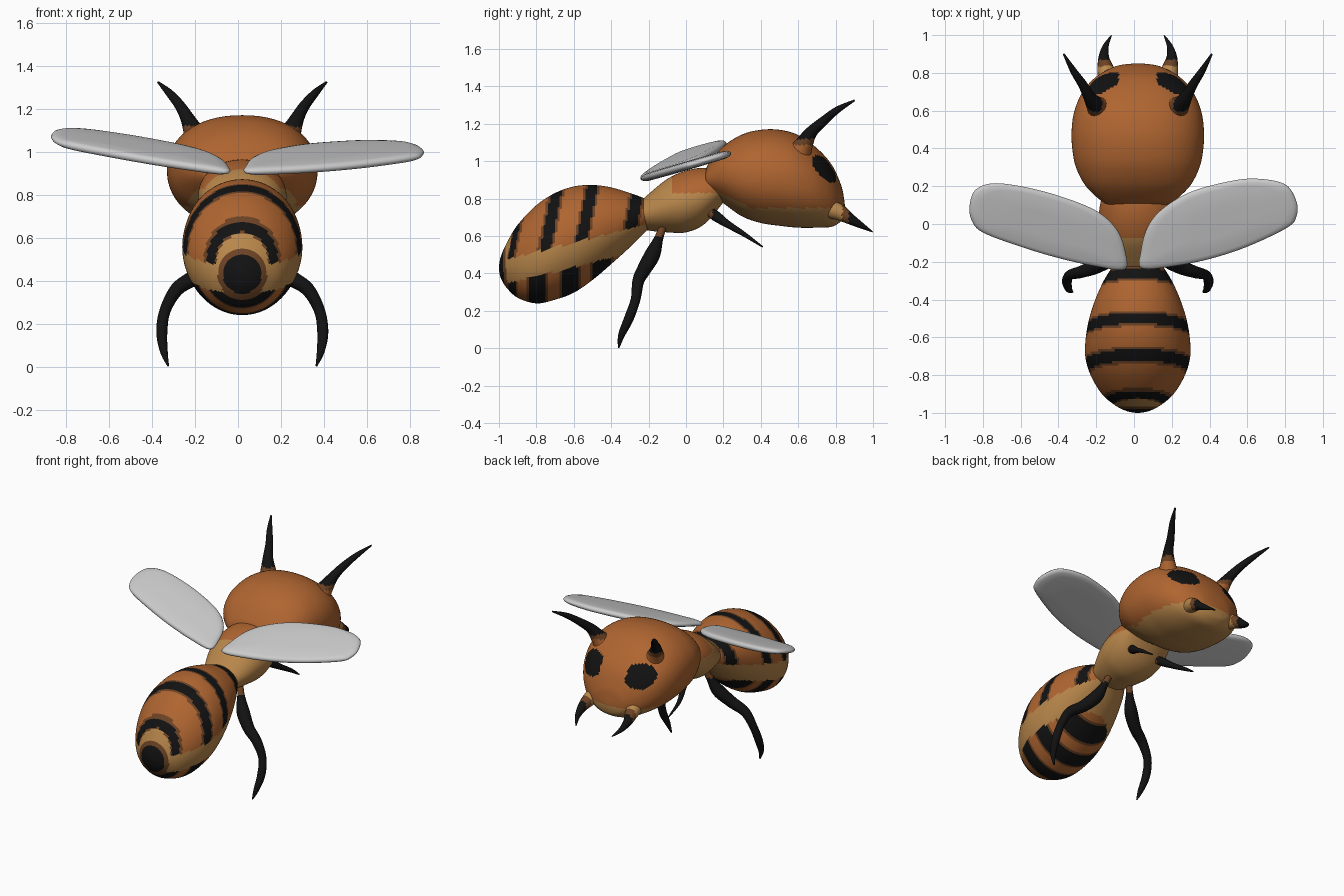
import bpy, bmesh, math
from mathutils import Vector

CX = 0.02  # body symmetry plane


def material(name, rgb):
    m = bpy.data.materials.new(name)
    m.diffuse_color = (*rgb, 1)
    return m


ORANGE, TAN, BLACK, BROWN = range(4)
MATS = [material("orange", (0.43, 0.13, 0.03)), material("tan", (0.48, 0.24, 0.07)),
        material("black", (0.006, 0.006, 0.006)), material("brown", (0.15, 0.055, 0.018))]


def smooth(pts, n, closed=False):
    """Catmull-Rom interpolation of tuples of any length."""
    k, out = len(pts), []
    get = (lambda i: pts[i % k]) if closed else (lambda i: pts[min(max(i, 0), k - 1)])
    for i in range(k if closed else k - 1):
        for j in range(n):
            t = j / n
            out.append(tuple(
                0.5 * (2 * b + (c - a) * t + (2 * a - 5 * b + 4 * c - d) * t * t
                       + (3 * b - a - 3 * c + d) * t ** 3)
                for a, b, c, d in zip(get(i - 1), get(i), get(i + 1), get(i + 2))))
    if not closed:
        out.append(pts[-1])
    return out


def loft(name, rings, paint=None):
    """Skin a list of equal rings, cap both ends and colour faces by position."""
    bm = bmesh.new()
    vr = [[bm.verts.new(p) for p in r] for r in rings]
    n = len(vr[0])
    for a, b in zip(vr, vr[1:]):
        for i in range(n):
            bm.faces.new((a[i], a[(i + 1) % n], b[(i + 1) % n], b[i]))
    bm.faces.new(vr[0])
    bm.faces.new(vr[-1])
    bmesh.ops.recalc_face_normals(bm, faces=bm.faces[:])
    for f in bm.faces:
        f.smooth = True
        if paint:
            f.material_index = paint(f.calc_center_median())
    me = bpy.data.meshes.new(name)
    bm.to_mesh(me)
    bm.free()
    if paint:
        for m in MATS:
            me.materials.append(m)
    ob = bpy.data.objects.new(name, me)
    bpy.context.collection.objects.link(ob)
    return ob


def body(name, stations, paint, e=1.0, sides=96):
    """Stations are (y, top z, bottom z, half width); e < 1 gives squarer sections."""
    rings = []
    for y, top, bot, w in smooth(stations, 8):
        ring = []
        for i in range(sides):
            a = 2 * math.pi * i / sides
            c, s = math.cos(a), math.sin(a)
            ring.append((CX + w * math.copysign(abs(c) ** e, c), y,
                         (top + bot) / 2 + (top - bot) / 2 * math.copysign(abs(s) ** e, s)))
        rings.append(ring)
    return loft(name, rings, paint)


def limb(name, path, paint, sides=16):
    """Tapered limb along (x, y, z, radius), made on both sides."""
    for side in ("right", "left"):
        pts = path if side == "right" else [(2 * CX - x, y, z, r) for x, y, z, r in path]
        pts = smooth(pts, 6)
        rings = []
        for i, p in enumerate(pts):
            d = Vector(pts[min(i + 1, len(pts) - 1)][:3]) - Vector(pts[max(i - 1, 0)][:3])
            u = d.cross(Vector((1, 0.15, 0))).normalized()
            v = d.cross(u).normalized()
            rings.append([Vector(p[:3]) + p[3] * (u * math.cos(a) + v * math.sin(a))
                          for a in (2 * math.pi * k / sides for k in range(sides))])
        loft(side + "_" + name, rings, paint)


# Abdomen with stripes, pale side band and dark tail spot
def abdomen_paint(c):
    x, y, z = c
    if y < -0.88 and math.hypot(x - CX, z - 0.43) < 0.115:
        return BLACK if math.hypot(x - CX, z - 0.43) < 0.09 else BROWN
    line = 0.58 + (y + 0.3) * 0.25
    s = y - 0.2 * (z - 0.87)
    if z > line + 0.06:
        stripes = [(-0.25, 0.03), (-0.5, 0.028), (-0.685, 0.028), (-0.86, 0.014)]
        if abs(s + 0.9) < 0.022:
            return TAN
    elif z < line - 0.07:
        s, stripes = y, [(-0.45, 0.045), (-0.62, 0.045), (-0.79, 0.045), (-0.93, 0.02)]
    else:
        return TAN
    d = min(abs(s - p) - h for p, h in stripes)
    return BLACK if d < 0 else BROWN if d < 0.013 else ORANGE


body("abdomen", [
    (-0.18, 0.77, 0.65, 0.10), (-0.22, 0.80, 0.62, 0.13), (-0.3, 0.83, 0.54, 0.18),
    (-0.4, 0.86, 0.45, 0.225), (-0.5, 0.873, 0.365, 0.257), (-0.6, 0.865, 0.297, 0.275),
    (-0.7, 0.83, 0.26, 0.278), (-0.8, 0.765, 0.24, 0.25), (-0.9, 0.66, 0.27, 0.19),
    (-0.96, 0.56, 0.325, 0.12), (-0.99, 0.49, 0.375, 0.06), (-1.0, 0.44, 0.42, 0.01)],
    abdomen_paint)


# Thorax
body("thorax", [
    (-0.25, 0.78, 0.65, 0.12), (-0.2, 0.825, 0.63, 0.145), (-0.1, 0.905, 0.62, 0.185),
    (0.0, 0.95, 0.62, 0.205), (0.1, 0.965, 0.665, 0.20), (0.2, 0.95, 0.78, 0.17)],
    lambda c: ORANGE if c.z > 0.83 and c.y > -0.07 else TAN)


# Head with painted eyes and pale underside
def head_paint(c):
    dy, dz = c.y - 0.74, c.z - 0.96
    a, b = 0.65 * dy - 0.76 * dz, 0.76 * dy + 0.65 * dz
    if abs(c.x - CX) > 0.1 and (a / 0.088) ** 2 + (b / 0.042) ** 2 < 1:
        return BLACK
    edge = 0.75 + 0.5 * max(0, 0.35 - c.y)
    return TAN if c.z < edge else ORANGE


body("head", [
    (0.1, 0.93, 0.86, 0.14), (0.12, 0.985, 0.83, 0.19), (0.2, 1.08, 0.775, 0.275),
    (0.3, 1.143, 0.705, 0.327), (0.4, 1.168, 0.67, 0.347), (0.5, 1.168, 0.655, 0.35),
    (0.6, 1.14, 0.645, 0.335), (0.7, 1.07, 0.645, 0.292), (0.78, 0.98, 0.65, 0.22),
    (0.83, 0.87, 0.68, 0.13), (0.845, 0.80, 0.71, 0.07), (0.85, 0.76, 0.75, 0.01)],
    head_paint, e=0.92)

# Antennae, mandibles and legs
limb("antenna", [(0.225, 0.61, 1.05, 0.065), (0.245, 0.63, 1.09, 0.05), (0.275, 0.67, 1.155, 0.033),
                 (0.31, 0.735, 1.215, 0.025), (0.36, 0.81, 1.275, 0.018), (0.412, 0.90, 1.325, 0.005)],
     lambda c: ORANGE if c.z < 1.09 else BROWN if c.z < 1.12 else BLACK)
limb("mandible", [(0.18, 0.77, 0.745, 0.05), (0.19, 0.82, 0.727, 0.044), (0.2, 0.88, 0.69, 0.029),
                  (0.19, 0.94, 0.655, 0.016), (0.16, 0.998, 0.622, 0.003)],
     lambda c: TAN if c.y < 0.835 else BROWN if c.y < 0.87 else BLACK)
limb("rear_leg", [(0.1, -0.12, 0.66, 0.02), (0.125, -0.145, 0.59, 0.024), (0.165, -0.18, 0.50, 0.042),
                  (0.24, -0.225, 0.42, 0.038), (0.325, -0.255, 0.36, 0.032), (0.38, -0.27, 0.26, 0.026),
                  (0.395, -0.305, 0.16, 0.026), (0.385, -0.345, 0.07, 0.018), (0.365, -0.36, 0.002, 0.004)],
     lambda c: BROWN if c.z > 0.6 else BLACK)
limb("front_leg", [(0.11, 0.10, 0.75, 0.02), (0.14, 0.155, 0.71, 0.028), (0.17, 0.22, 0.665, 0.02),
                   (0.2, 0.31, 0.61, 0.013), (0.19, 0.41, 0.542, 0.004)],
     lambda c: BROWN if c.y < 0.14 else BLACK)


# Wings: thin pillowed slabs on tilted planes
def wing(name, outline, slope):
    pts = smooth(outline, 6, True)
    mx = sum(p[0] for p in pts) / len(pts)
    my = sum(p[1] for p in pts) / len(pts)
    rings = []
    for k, h in [(0.4, 0.022), (0.85, 0.02), (0.94, 0.016), (0.985, 0.009), (1, 0),
                 (0.985, -0.009), (0.94, -0.016), (0.85, -0.02), (0.4, -0.022)]:
        ring = []
        for px, py in pts:
            x, y = mx + (px - mx) * k, my + (py - my) * k
            ring.append((x, y - 0.28 * h, 0.905 + 0.29 * (y + 0.24) + slope * (abs(x) - 0.05) + h))
        rings.append(ring)
    loft(name, rings)


wing("right_wing", [(0.04, -0.235), (0.035, -0.15), (0.07, -0.02), (0.15, 0.08), (0.3, 0.17), (0.5, 0.225),
                    (0.65, 0.24), (0.8, 0.21), (0.86, 0.12), (0.86, 0.04), (0.81, -0.02), (0.6, -0.12),
                    (0.4, -0.185), (0.2, -0.225)], 0.0)
wing("left_wing", [(-0.05, -0.24), (-0.045, -0.15), (-0.09, -0.03), (-0.2, 0.07), (-0.4, 0.15), (-0.6, 0.2),
                   (-0.75, 0.215), (-0.84, 0.18), (-0.87, 0.1), (-0.86, 0.02), (-0.8, -0.045), (-0.6, -0.12),
                   (-0.4, -0.18), (-0.2, -0.225)], 0.09)
